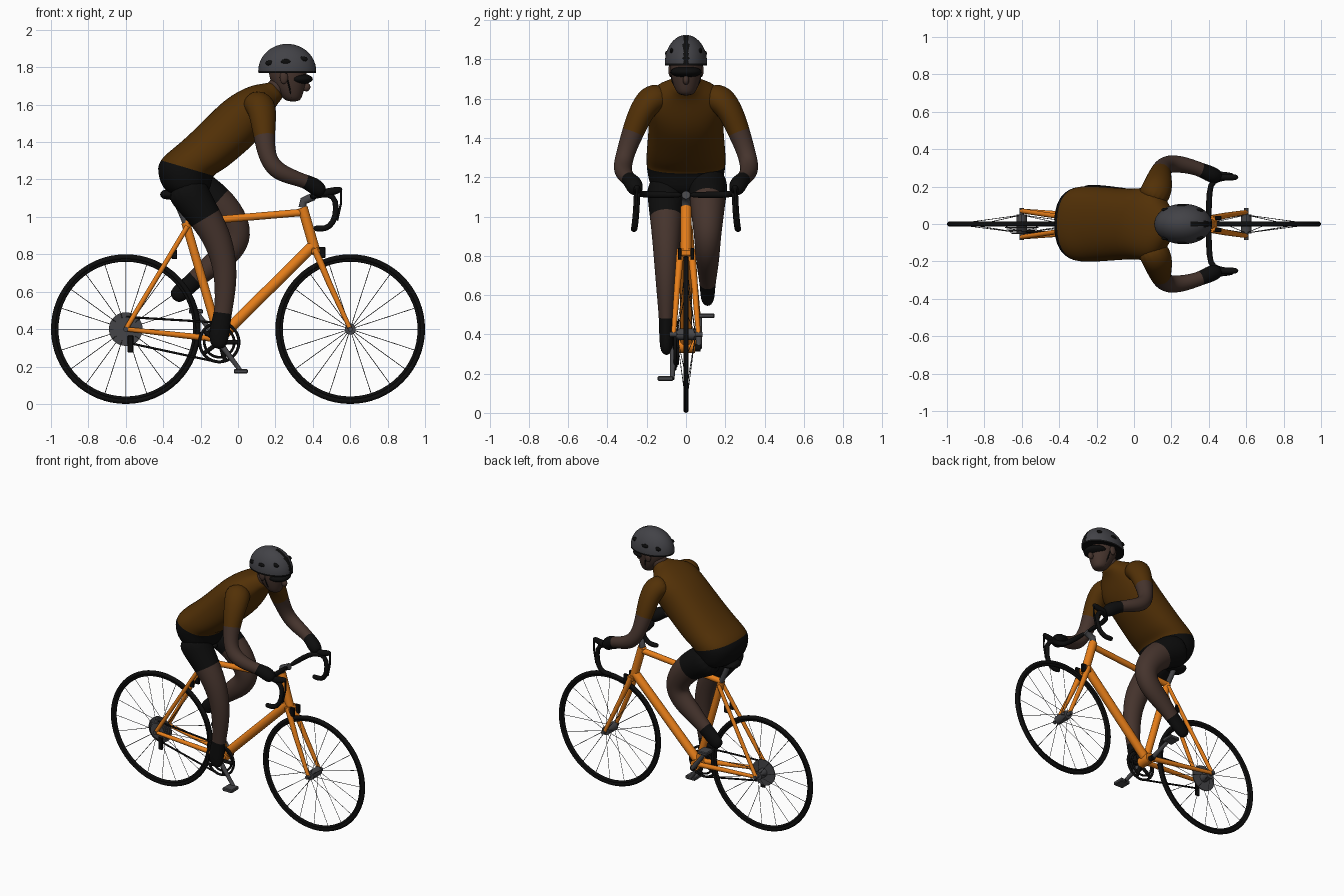
import bpy, bmesh, math
from mathutils import Vector, Matrix

cube = bpy.data.objects.get("Cube")
if cube:
    bpy.data.objects.remove(cube, do_unlink=True)


def material(name, colour):
    mat = bpy.data.materials.new(name)
    mat.use_nodes = True
    mat.diffuse_color = (*colour, 1)
    mat.node_tree.nodes["Principled BSDF"].inputs["Base Color"].default_value = (*colour, 1)
    return mat


ORANGE = material("frame orange", (0.8, 0.21, 0.01))
JERSEY = material("jersey brown", (0.085, 0.03, 0.002))
SKIN = material("skin", (0.06, 0.034, 0.026))
BLACK = material("black", (0.004, 0.004, 0.004))
SHELL = material("helmet grey", (0.055, 0.055, 0.063))
METAL = material("dark metal", (0.06, 0.06, 0.065))


def finish(bm, name, mats, subdivide=0):
    bmesh.ops.recalc_face_normals(bm, faces=bm.faces[:])
    mesh = bpy.data.meshes.new(name)
    bm.to_mesh(mesh)
    bm.free()
    for mat in mats:
        mesh.materials.append(mat)
    obj = bpy.data.objects.new(name, mesh)
    bpy.context.collection.objects.link(obj)
    if subdivide:
        mod = obj.modifiers.new("smooth", "SUBSURF")
        mod.levels = mod.render_levels = subdivide
    return obj


def sweep(bm, rows, sides=12, tilts=None, power=1, round_caps=False):
    """Rings of (x, y, z, depth, width, material index) along a path."""
    points = [Vector(row[:3]) for row in rows]
    rings, side = [], None
    for i, row in enumerate(rows):
        ahead = points[min(i + 1, len(rows) - 1)]
        along = (ahead - points[max(i - 1, 0)]).normalized()
        if tilts:
            angle = math.radians(tilts[i])
            along = Vector((math.sin(angle), 0, math.cos(angle)))
        if side is None:
            side = Vector((0, 0, 1)) if abs(along.y) > 0.8 else Vector((0, 1, 0))
        side = (side - along * side.dot(along)).normalized()
        across = side.cross(along)
        ring = []
        for k in range(sides):
            a = math.tau * k / sides
            c, s = [math.copysign(abs(v) ** power, v) for v in (math.cos(a), math.sin(a))]
            ring.append(bm.verts.new(points[i] + side * row[4] * c + across * row[3] * s))
        rings.append(ring)
    for i in range(len(rings) - 1):
        for k in range(sides):
            n = (k + 1) % sides
            face = bm.faces.new((rings[i][k], rings[i][n], rings[i + 1][n], rings[i + 1][k]))
            face.smooth = True
            face.material_index = rows[i][5]
    for ring, row in ((rings[0], rows[0]), (rings[-1], rows[-2])):
        cap = bm.faces.new(ring)
        cap.smooth = round_caps
        cap.material_index = row[5]


def body(name, rows, mats, tilts=None, power=1):
    bm = bmesh.new()
    rows = [(x, y, z, d * 1.03, w * 1.03, m) for x, y, z, d, w, m in rows]
    sweep(bm, rows, 16, tilts, power, True)
    return finish(bm, name, mats, 2)


def tube(name, points, radius, mat, end=None, subdivide=0, sides=14):
    end = radius if end is None else end
    bm = bmesh.new()
    last = len(points) - 1
    radii = [radius + (end - radius) * i / last for i in range(last + 1)]
    sweep(bm, [(*p, r, r, 0) for p, r in zip(points, radii)], sides, round_caps=subdivide > 0)
    return finish(bm, name, [mat], subdivide)


def ball(name, centre, size, mat):
    bm = bmesh.new()
    bmesh.ops.create_uvsphere(bm, u_segments=24, v_segments=14, radius=1,
                              matrix=Matrix.LocRotScale(Vector(centre), None, Vector(size)))
    for face in bm.faces:
        face.smooth = True
    return finish(bm, name, [mat])


def box(name, centre, size, mat):
    bm = bmesh.new()
    bmesh.ops.create_cube(bm, size=1, matrix=Matrix.LocRotScale(Vector(centre), None, Vector(size)))
    bmesh.ops.bevel(bm, geom=bm.edges[:], offset=min(size) * 0.2, segments=1, affect='EDGES')
    return finish(bm, name, [mat])


def ring(name, centre, radius, thickness, mat):
    bpy.ops.mesh.primitive_torus_add(location=centre, rotation=(math.pi / 2, 0, 0), major_segments=64,
                                     minor_segments=10, major_radius=radius, minor_radius=thickness)
    obj = bpy.context.object
    obj.name = name
    obj.data.materials.append(mat)
    bpy.ops.object.shade_smooth()


# Wheels: tyre, rim, hub and crossed spokes
for end, x in (("rear", -0.6), ("front", 0.6)):
    ring(end + "_tyre", (x, 0, 0.4), 0.386, 0.014, BLACK)
    ring(end + "_rim", (x, 0, 0.4), 0.37, 0.01, BLACK)
    tube(end + "_hub", [(x, -0.05, 0.4), (x, 0.05, 0.4)], 0.03, METAL)
    tube(end + "_axle", [(x, -0.085, 0.4), (x, 0.085, 0.4)], 0.013, METAL)
    bm = bmesh.new()
    for k in range(20):
        a = math.tau * k / 20
        inner, outer = 0.025, 0.37
        flange = 0.045 * (-1) ** k
        sweep(bm, [(x + r * math.sin(a), y, 0.4 + r * math.cos(a), 0.0018, 0.0018, 0)
                   for r, y in ((inner, flange), (outer, 0))], 4)
    finish(bm, end + "_spokes", [METAL])

# Gear cluster, stepped toward the outside
for k in range(5):
    y = -0.016 - k * 0.008
    tube("rear_sprocket", [(-0.6, y, 0.4), (-0.6, y - 0.006, 0.4)], 0.09 - k * 0.009, METAL, sides=32)

# Frame
seat, crank, head_top, head_low = (-0.28, 0, 0.97), (-0.1, 0, 0.35), (0.345, 0, 1.05), (0.415, 0, 0.81)
tube("seat_tube", [seat, crank], 0.024, ORANGE)
tube("top_tube", [(-0.28, 0, 0.97), (0.355, 0, 1.025)], 0.02, ORANGE)
tube("down_tube", [(0.4, 0, 0.845), crank], 0.03, ORANGE)
tube("head_tube", [head_top, head_low], 0.028, ORANGE)
tube("bottom_bracket", [(-0.1, -0.045, 0.34), (-0.1, 0.045, 0.34)], 0.035, ORANGE)
for s in (1, -1):
    tube("seat_stay", [(-0.27, s * 0.02, 0.95), (-0.6, s * 0.07, 0.4)], 0.013, ORANGE)
    tube("chain_stay", [(-0.1, s * 0.03, 0.345), (-0.6, s * 0.07, 0.4)], 0.018, ORANGE, 0.012)
    tube("fork_blade", [(0.41, s * 0.028, 0.83), (0.49, s * 0.045, 0.64), (0.6, s * 0.063, 0.4)],
         0.02, ORANGE, 0.012)
    box("front_brake", (0.45, s * 0.032, 0.81), (0.035, 0.02, 0.06), BLACK)
    box("rear_brake", (-0.34, s * 0.03, 0.8), (0.03, 0.018, 0.05), BLACK)
box("fork_crown", (0.418, 0, 0.815), (0.05, 0.085, 0.04), ORANGE)

# Seat post and saddle
tube("seat_post", [seat, (-0.335, 0, 1.1)], 0.018, METAL)
body("saddle", [(-0.42, 0, 1.12, 0.025, 0.06, 0), (-0.34, 0, 1.12, 0.03, 0.065, 0),
                (-0.25, 0, 1.11, 0.025, 0.03, 0), (-0.16, 0, 1.1, 0.02, 0.02, 0)], [BLACK])

# Stem, bars, hoods and levers
tube("stem", [head_top, (0.35, 0, 1.085), (0.405, 0, 1.11)], 0.022, METAL)
for s in (1, -1):
    bar = [(0.4, 0, 1.11), (0.4, 0.18, 1.11), (0.42, 0.235, 1.115), (0.49, 0.25, 1.125), (0.525, 0.25, 1.09),
           (0.525, 0.255, 1.0), (0.49, 0.262, 0.945), (0.45, 0.265, 0.935), (0.4, 0.265, 0.94)]
    tube("handlebar", [(x, y * s, z) for x, y, z in bar], 0.017, BLACK, subdivide=1)
    body("brake_hood", [(0.44, s * 0.25, 1.125, 0.02, 0.018, 0), (0.5, s * 0.25, 1.135, 0.022, 0.019, 0),
                        (0.56, s * 0.25, 1.15, 0.016, 0.015, 0)], [BLACK])
    tube("brake_lever", [(0.55, s * 0.25, 1.14), (0.55, s * 0.252, 1.07), (0.53, s * 0.255, 0.98)], 0.006, BLACK)

# Chainrings, spider, cranks, pedals and chain
hub = Vector((-0.1, -0.055, 0.33))
ring("large_chainring", hub, 0.105, 0.008, BLACK)
ring("small_chainring", hub + Vector((0, 0.012, 0)), 0.08, 0.007, BLACK)
for k in range(5):
    a = math.tau * k / 5
    tube("spider_arm", [hub, hub + Vector((math.cos(a), 0, math.sin(a))) * 0.1], 0.012, BLACK)
for s, tip in ((-1, (0.015, 0.175)), (1, (-0.225, 0.495))):
    tube("crank_arm", [(-0.1, s * 0.065, 0.33), (tip[0], s * 0.07, tip[1])], 0.016, METAL, 0.012)
    tube("pedal_axle", [(tip[0], s * 0.06, tip[1]), (tip[0], s * 0.14, tip[1])], 0.008, BLACK)
    box("pedal", (tip[0], s * 0.105, tip[1]), (0.075, 0.08, 0.024), METAL)
tube("crank_axle", [(-0.1, -0.075, 0.33), (-0.1, 0.075, 0.33)], 0.018, BLACK)
tube("upper_chain", [(-0.6, -0.04, 0.465), (-0.1, -0.055, 0.435)], 0.006, BLACK)
tube("lower_chain", [(-0.58, -0.04, 0.325), (-0.1, -0.055, 0.222)], 0.006, BLACK)
box("gear_cage", (-0.575, -0.05, 0.32), (0.03, 0.015, 0.09), BLACK)

# Rider's trunk: shorts below, jersey above
trunk = [(-0.28, 1.1, 0.1, 0.16, 0), (-0.285, 1.19, 0.145, 0.19, 0), (-0.285, 1.265, 0.15, 0.2, 1),
         (-0.2, 1.315, 0.135, 0.2, 1), (-0.08, 1.425, 0.135, 0.19, 1), (0.02, 1.52, 0.14, 0.185, 1),
         (0.09, 1.59, 0.115, 0.2, 1), (0.14, 1.64, 0.085, 0.16, 1), (0.185, 1.665, 0.058, 0.075, 1),
         (0.22, 1.685, 0.052, 0.058, 1)]
body("trunk", [(x, 0, z, d, w, m) for x, z, d, w, m in trunk], [BLACK, JERSEY],
     [5, 10, 15, 30, 44, 47, 50, 52, 55, 55], 0.85)

# Legs: shorts, skin, shoes
right = [(-0.3, 1.19, 0.115, 0.1, 0), (-0.24, 1.09, 0.1, 0.095, 0), (-0.175, 1.0, 0.085, 0.083, 1),
         (-0.1, 0.87, 0.075, 0.07, 1), (-0.067, 0.72, 0.063, 0.058, 1), (-0.068, 0.6, 0.055, 0.048, 1),
         (-0.08, 0.48, 0.045, 0.037, 0), (-0.1, 0.4, 0.056, 0.037, 0), (-0.105, 0.29, 0.045, 0.03, 0)]
body("right_leg", [(x, -0.1, z, d, w, m) for x, z, d, w, m in right], [BLACK, SKIN])
left = [(-0.3, 1.19, 0.115, 0.1, 0), (-0.2, 1.135, 0.105, 0.1, 0), (-0.115, 1.08, 0.095, 0.09, 1),
        (-0.035, 0.99, 0.088, 0.08, 1), (0, 0.9, 0.08, 0.068, 1), (-0.04, 0.82, 0.075, 0.062, 1),
        (-0.13, 0.75, 0.062, 0.055, 1), (-0.235, 0.66, 0.045, 0.04, 0), (-0.29, 0.61, 0.05, 0.037, 0),
        (-0.35, 0.56, 0.04, 0.03, 0)]
body("left_leg", [(x, 0.11, z, d, w, m) for x, z, d, w, m in left], [BLACK, SKIN])

# Arms: sleeve, skin, glove
arm = [(0.08, 0.11, 1.61, 0.08, 0.075, 0), (0.125, 0.185, 1.6, 0.082, 0.075, 0),
       (0.135, 0.235, 1.52, 0.07, 0.062, 0), (0.14, 0.27, 1.43, 0.056, 0.056, 1),
       (0.155, 0.31, 1.32, 0.047, 0.045, 1), (0.2, 0.325, 1.25, 0.05, 0.047, 1),
       (0.28, 0.315, 1.215, 0.042, 0.042, 1), (0.36, 0.29, 1.19, 0.034, 0.036, 2),
       (0.41, 0.265, 1.165, 0.048, 0.045, 2), (0.46, 0.25, 1.125, 0.035, 0.035, 2)]
for s, label in ((1, "left_arm"), (-1, "right_arm")):
    body(label, [(x, y * s, z, d, w, m) for x, y, z, d, w, m in arm], [JERSEY, SKIN, BLACK])

# Head and neck
body("neck", [(0.16, 0, 1.64, 0.05, 0.05, 0), (0.21, 0, 1.69, 0.052, 0.052, 0), (0.25, 0, 1.75, 0.055, 0.055, 0)],
     [SKIN])
face = [(0.295, 1.615, 0.035, 0.035), (0.285, 1.65, 0.06, 0.057), (0.27, 1.71, 0.092, 0.075),
        (0.265, 1.78, 0.105, 0.082), (0.26, 1.85, 0.08, 0.065)]
body("head", [(x, 0, z, d, w, 0) for x, z, d, w in face], [SKIN], [0] * len(face))
ball("nose", (0.365, 0, 1.695), (0.022, 0.016, 0.024), SKIN)
ball("sunglasses", (0.325, 0, 1.737), (0.075, 0.079, 0.03), BLACK)
for s in (1, -1):
    ball("ear", (0.245, s * 0.078, 1.745), (0.022, 0.012, 0.034), SKIN)
    tube("chin_strap", [(0.25, s * 0.085, 1.79), (0.275, s * 0.07, 1.69), (0.285, s * 0.045, 1.64)], 0.004, BLACK)

# Helmet shell with a dark centre channel, rim and side vents
bm = bmesh.new()
bmesh.ops.create_uvsphere(bm, u_segments=48, v_segments=24, radius=1)
bmesh.ops.rotate(bm, verts=bm.verts[:], cent=(0, 0, 0), matrix=Matrix.Rotation(math.pi / 2, 3, 'Y'))
bmesh.ops.bisect_plane(bm, geom=bm.verts[:] + bm.edges[:] + bm.faces[:], plane_co=(0, 0, -0.08),
                       plane_no=(0, 0, -1), clear_outer=True)
bmesh.ops.holes_fill(bm, edges=[e for e in bm.edges if e.is_boundary])
for f in bm.faces:
    f.smooth = abs(f.normal.z) < 0.999 or len(f.verts) < 5
    c = f.calc_center_median()
    f.material_index = int(c.z < 0 or (abs(c.y) < 0.14 and c.x > 0.2))
bmesh.ops.transform(bm, matrix=Matrix.LocRotScale(Vector((0.263, 0, 1.78)), None, Vector((0.155, 0.108, 0.145))),
                    verts=bm.verts[:])
finish(bm, "helmet", [SHELL, BLACK])
for s in (1, -1):
    for across, up in ((0.55, 0.45), (-0.05, 0.35), (-0.6, 0.3)):
        out = math.sqrt(1 - across ** 2 - up ** 2)
        ball("helmet_vent", (0.263 + across * 0.152, s * out * 0.104, 1.78 + up * 0.142),
             (0.026, 0.009, 0.014), BLACK)
